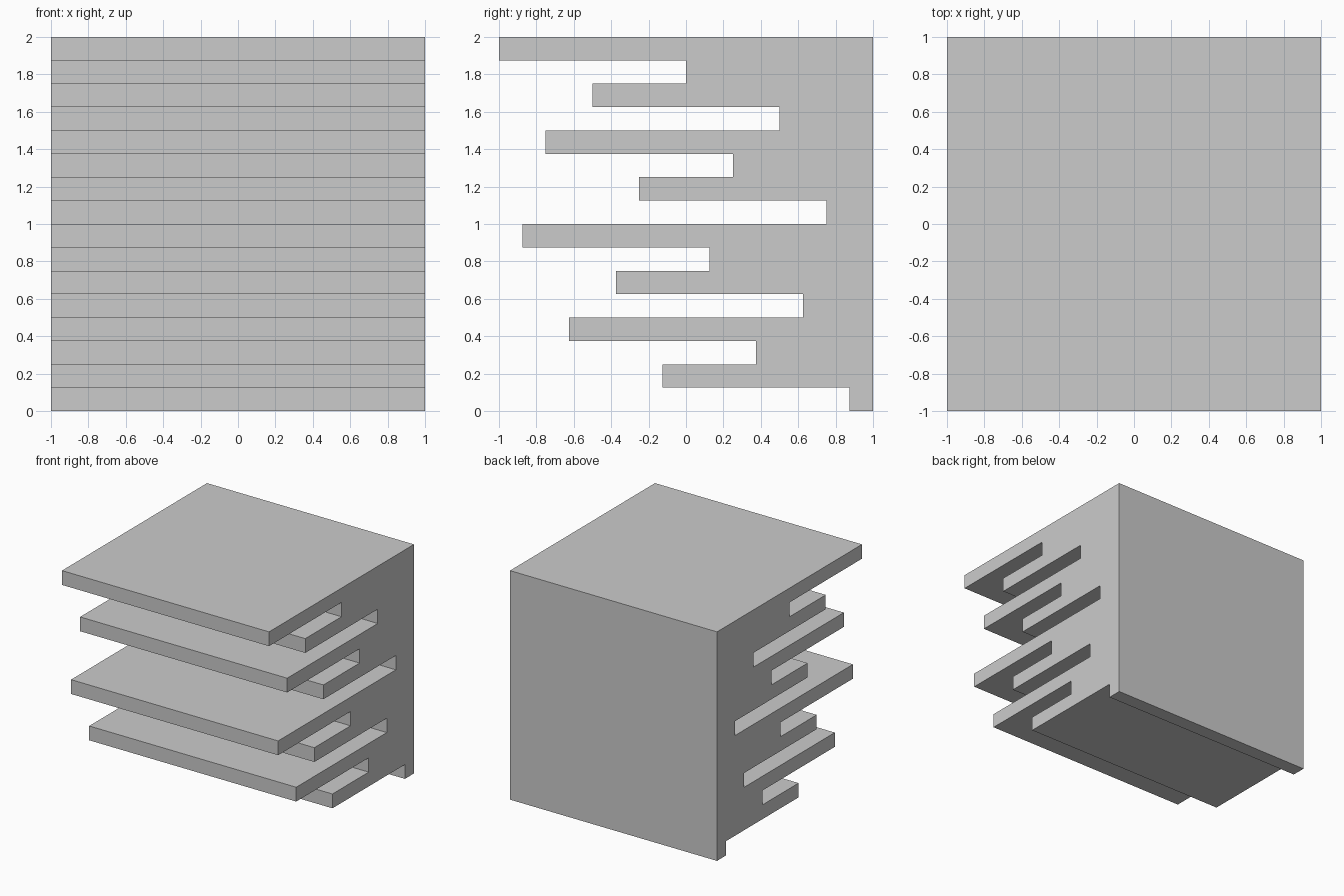
import bpy, bmesh

if "Cube" in bpy.data.objects:
    bpy.data.objects.remove(bpy.data.objects["Cube"])

LEVELS = 16
STEP = 2 / LEVELS

def reverse_bits(k, bits=4):
    return int(format(k, f"0{bits}b")[::-1], 2)

# Side profile (y, z): straight back, front edge set back by bit-reversed level
profile = [(1, 0), (1, 2)]
for k in range(LEVELS):
    y = -1 + STEP * reverse_bits(k)
    top = 2 - STEP * k
    profile += [(y, top), (y, top - STEP)]

# Extrude the profile across the full width
bm = bmesh.new()
side = bm.faces.new([bm.verts.new((-1, y, z)) for y, z in profile])
result = bmesh.ops.extrude_face_region(bm, geom=[side], use_keep_orig=True)
moved = [g for g in result["geom"] if isinstance(g, bmesh.types.BMVert)]
bmesh.ops.translate(bm, verts=moved, vec=(2, 0, 0))
bmesh.ops.recalc_face_normals(bm, faces=bm.faces)

mesh = bpy.data.meshes.new("slotted_block")
bm.to_mesh(mesh)
bm.free()
block = bpy.data.objects.new("slotted_block", mesh)
bpy.context.collection.objects.link(block)
